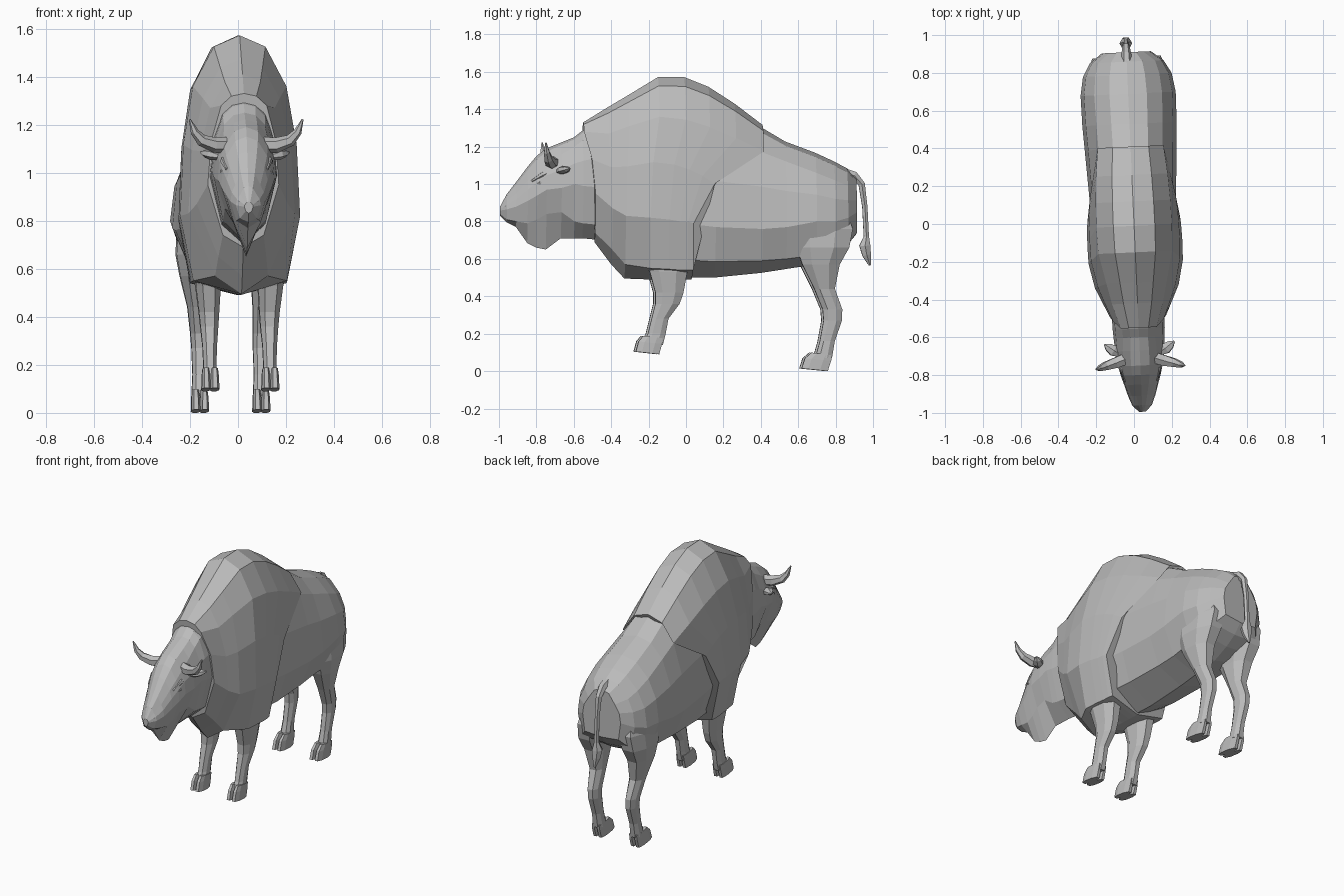
import bpy, bmesh, math
from mathutils import Vector, Matrix

grey = bpy.data.materials.new("grey hide")
grey.diffuse_color = (0.5, 0.5, 0.5, 1)
TURN = Matrix.Rotation(0.045, 4, 'Z')      # the animal stands slightly turned


def loft(name, chains):
    """Skin each chain of equal-sized rings and cap both ends."""
    bm = bmesh.new()
    for rings in chains:
        rows = [[bm.verts.new(p) for p in r] for r in rings]
        n = len(rows[0])
        for a, b in zip(rows, rows[1:]):
            for i in range(n):
                j = (i + 1) % n
                bm.faces.new((a[i], a[j], b[j], b[i]))
        bm.faces.new(rows[0])
        bm.faces.new(rows[-1])
    bmesh.ops.recalc_face_normals(bm, faces=bm.faces)
    bm.transform(TURN)
    me = bpy.data.meshes.new(name)
    bm.to_mesh(me)
    bm.free()
    me.materials.append(grey)
    ob = bpy.data.objects.new(name, me)
    bpy.context.collection.objects.link(ob)
    return ob


def section(yu, yl, top, ws, zs, w, zw, wl, zl, bot):
    """Symmetrical body ring; upper points sit at yu, lower ones at yl."""
    half = [(0.55 * ws, yu, top - 0.22 * (top - zs)),
            (ws, yu, zs),
            (w * 0.75 + ws * 0.25, yl + 0.3 * (yu - yl), zw + 0.55 * (zs - zw)),
            (w, yl, zw),
            (wl, yl, zl)]
    right = [Vector(p) for p in half]
    left = [Vector((-p[0], p[1], p[2])) for p in reversed(half)]
    return [Vector((0, yu, top))] + right + [Vector((0, yl, bot))] + left


def leg_ring(z, yf, yb, xc, hw, s, tilt=0.0):
    """Eight-sided horizontal ring between a front and a back y."""
    out = []
    for px, t in ((-.5, 0), (.5, 0), (1, .25), (1, .7), (.5, 1), (-.5, 1), (-1, .7), (-1, .25)):
        out.append(Vector((s * (xc + px * hw), yf + t * (yb - yf), z + tilt * (1 - t))))
    return out


def tube(path, n=6, flat=1.0):
    """Rings around a path of (x, y, z, radius)."""
    pts = [Vector(p[:3]) for p in path]
    rings = []
    for i, p in enumerate(pts):
        d = (pts[min(i + 1, len(pts) - 1)] - pts[max(i - 1, 0)]).normalized()
        u = d.cross(Vector((0, 1, 0)))
        if u.length < 0.1:
            u = d.cross(Vector((1, 0, 0)))
        u.normalize()
        v = d.cross(u)
        r = path[i][3]
        rings.append([p + r * (math.cos(a) * u * flat + math.sin(a) * v)
                      for a in (math.tau * k / n for k in range(n))])
    return rings


def both(path, **kw):
    return [tube([(s * x, y, z, r) for x, y, z, r in path], **kw) for s in (1, -1)]


# hindquarters and belly
loft("hind_body", [[section(r[0], *r) for r in (
    (-0.10, 1.42, .15, 1.25, .215, .80, .17, .60, .50),
    (0.15, 1.40, .165, 1.22, .23, .77, .175, .585, .50),
    (0.40, 1.305, .17, 1.17, .243, .76, .175, .59, .525),
    (0.53, 1.228, .175, 1.12, .25, .77, .175, .60, .545),
    (0.69, 1.168, .18, 1.06, .252, .80, .19, .62, .57),
    (0.79, 1.122, .17, 1.02, .235, .80, .19, .64, .62),
    (0.86, 1.085, .15, .99, .195, .82, .165, .68, .67),
    (0.91, 1.035, .09, .96, .13, .85, .115, .74, .73))]])

# thick coat over hump, shoulders and chest
loft("shoulder_coat", [[section(*r) for r in (
    (-.55, -.49, 1.33, .095, 1.28, .148, .95, .085, .74, .69),
    (-.42, -.40, 1.41, .135, 1.27, .19, .87, .10, .65, .57),
    (-.31, -.33, 1.475, .16, 1.31, .222, .83, .11, .57, .495),
    (-.15, -.20, 1.572, .195, 1.36, .25, .82, .195, .55, .49),
    (-.01, -.10, 1.572, .20, 1.345, .252, .81, .20, .545, .49),
    (.12, -.04, 1.52, .198, 1.305, .25, .80, .20, .54, .49),
    (.26, 0, 1.43, .19, 1.245, .248, .80, .20, .54, .49),
    (.41, .03, 1.316, .174, 1.175, .245, .79, .195, .54, .49))]])

# neck, head and beard
loft("head", [[section(r[0], *r) for r in (
    (-.45, 1.34, .09, 1.28, .14, .98, .09, .78, .70),
    (-.555, 1.285, .088, 1.235, .138, .99, .09, .79, .71),
    (-.60, 1.25, .085, 1.20, .135, 1.00, .09, .80, .71),
    (-.67, 1.222, .09, 1.16, .13, .98, .085, .85, .71),
    (-.75, 1.19, .09, 1.11, .118, .97, .072, .84, .65),
    (-.80, 1.15, .085, 1.07, .106, .94, .062, .81, .66),
    (-.85, 1.09, .072, 1.02, .09, .91, .055, .79, .685),
    (-.91, 1.01, .052, .95, .072, .88, .048, .80, .77),
    (-.96, .945, .034, .91, .052, .865, .035, .81, .795),
    (-.995, .88, .012, .872, .018, .858, .012, .84, .83))]])

# horns, ears, brows and eyes
loft("horns", both([(.07, -.71, 1.115, .034), (.13, -.73, 1.115, .032), (.185, -.745, 1.135, .025),
                    (.215, -.755, 1.17, .017), (.235, -.76, 1.222, .004)]))
loft("ears", both([(.10, -.69, 1.065, .016), (.14, -.665, 1.075, .032),
                   (.165, -.645, 1.08, .024), (.185, -.63, 1.085, .005)], flat=0.7))
loft("brows", both([(.09, -.71, 1.07, .012), (.094, -.77, 1.05, .016), (.084, -.83, 1.015, .006)]))
loft("eyes", both([(.101, -.765, 1.01, .005), (.099, -.785, 1.005, .011), (.091, -.81, .995, .004)]))
loft("nostrils", both([(.022, -.98, .865, .005), (.035, -.962, .88, .01), (.036, -.945, .90, .004)]))

# legs
front = ((.62, -.25, -.01, .13, .055), (.53, -.20, .0, .13, .052), (.42, -.17, -.02, .126, .042),
         (.36, -.17, -.04, .125, .037), (.28, -.19, -.10, .125, .03),
         (.20, -.21, -.115, .125, .027), (.14, -.24, -.13, .125, .032))
hind = ((.88, .57, .84, .13, .06), (.76, .57, .885, .142, .078), (.66, .585, .865, .15, .076),
        (.57, .615, .815, .148, .062), (.44, .68, .79, .136, .042), (.33, .725, .83, .13, .034),
        (.27, .73, .828, .128, .031), (.16, .71, .79, .128, .028), (.07, .685, .775, .128, .033))
loft("front_legs", [[leg_ring(*r, s) for r in front] for s in (1, -1)])
loft("hind_legs", [[leg_ring(*r, s) for r in hind] for s in (1, -1)])

# cloven hooves
for name, rows, xc in (
        ("front_hooves", ((.175, -.235, -.13, .014), (.145, -.26, -.135, .017), (.09, -.275, -.15, .019)), .125),
        ("hind_hooves", ((.085, .665, .775, .014), (.055, .63, .77, .017), (.0, .612, .752, .019)), .128)):
    loft(name, [[leg_ring(z, yf, yb, xc + t * .018, hw, s, .014) for z, yf, yb, hw in rows]
                for s in (1, -1) for t in (1, -1)])

# tail with tuft
loft("tail", [tube([(0, .84, 1.06, .03), (0, .90, 1.045, .026), (0, .94, 1.00, .02),
                    (0, .957, .88, .016), (0, .965, .72, .016), (0, .957, .67, .034),
                    (0, .967, .62, .026), (0, .984, .565, .006)])])
